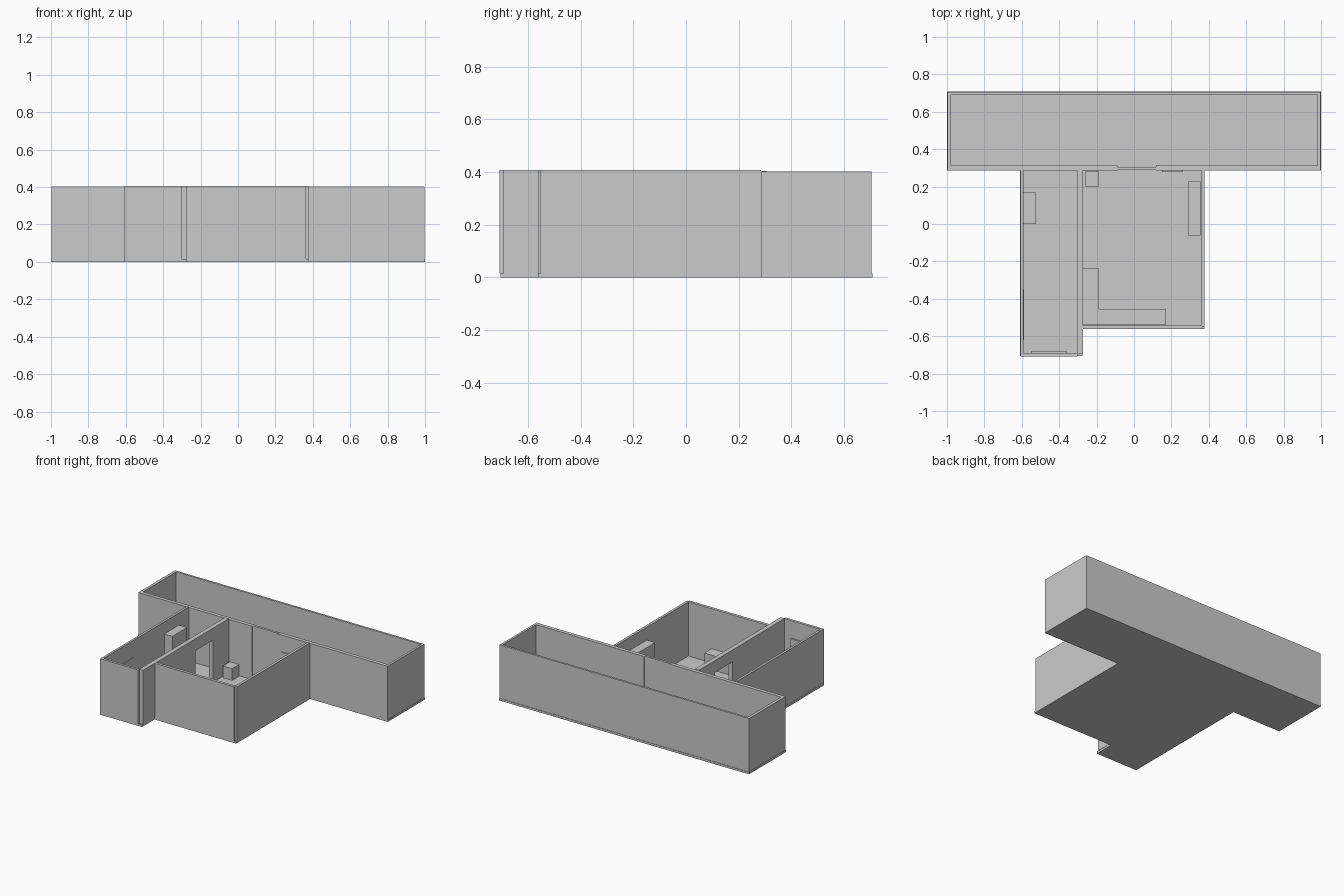
import bpy

if "Cube" in bpy.data.objects:
    bpy.data.objects.remove(bpy.data.objects["Cube"])


def box(name, x0, x1, y0, y1, z0, z1):
    """Axis-aligned box given by its limits."""
    bpy.ops.mesh.primitive_cube_add(size=1, location=((x0 + x1) / 2, (y0 + y1) / 2, (z0 + z1) / 2))
    ob = bpy.context.object
    ob.name = name
    ob.scale = (x1 - x0, y1 - y0, z1 - z0)
    bpy.ops.object.transform_apply(location=False, rotation=False, scale=True)
    return ob


def prism(name, outline, z0, z1):
    """Closed outline extruded upwards."""
    n = len(outline)
    verts = [(x, y, z) for z in (z0, z1) for x, y in outline]
    faces = [tuple(reversed(range(n))), tuple(range(n, 2 * n))]
    faces += [(i, (i + 1) % n, n + (i + 1) % n, n + i) for i in range(n)]
    me = bpy.data.meshes.new(name)
    me.from_pydata(verts, [], faces)
    ob = bpy.data.objects.new(name, me)
    bpy.context.collection.objects.link(ob)
    return ob


FLOOR, HALL, ROOM = 0.015, 0.402, 0.407

# Floor slab under the corridor and both rooms
prism("floor_slab", [(-1, 0.708), (-1, 0.285), (-0.61, 0.285), (-0.61, -0.705), (-0.275, -0.705),
                     (-0.275, -0.562), (0.378, -0.562), (0.378, 0.285), (1, 0.285), (1, 0.708)], 0, FLOOR)

# Corridor walls, with a gap in the inner wall for the sliding panel
box("corridor_back_wall", -0.998, 0.998, 0.69, 0.705, FLOOR, HALL)
box("corridor_left_wall", -0.998, -0.978, 0.285, 0.69, FLOOR, HALL)
box("corridor_right_wall", 0.982, 0.998, 0.285, 0.69, FLOOR, HALL)
box("corridor_front_wall_left", -0.978, -0.087, 0.285, 0.312, FLOOR, HALL)
box("corridor_front_wall_right", 0.118, 0.982, 0.285, 0.312, FLOOR, HALL)
box("wall_panel", -0.087, 0.118, 0.289, 0.306, FLOOR, HALL + 0.002)

# Outer walls of the rooms
box("left_room_side_wall", -0.608, -0.592, -0.69, 0.285, FLOOR, ROOM)
box("left_room_front_wall", -0.608, -0.303, -0.708, -0.69, FLOOR, ROOM)
box("right_room_side_wall", 0.36, 0.378, -0.552, 0.285, FLOOR, ROOM)
box("right_room_front_wall", -0.273, 0.363, -0.562, -0.542, FLOOR, ROOM)

# Dividing wall with a doorway
box("divider_front", -0.305, -0.273, -0.694, -0.095, FLOOR, ROOM)
box("divider_back", -0.305, -0.273, 0.105, 0.285, FLOOR, ROOM)
box("divider_lintel", -0.305, -0.273, -0.095, 0.105, 0.32, ROOM)

# Thin door and window panels on the walls
box("left_room_side_panel", -0.594, -0.588, -0.62, -0.35, FLOOR, 0.285)
box("left_room_front_panel", -0.55, -0.36, -0.692, -0.68, FLOOR, 0.28)
box("right_room_back_panel", 0.15, 0.262, 0.279, 0.287, FLOOR, 0.28)

# Furniture
box("left_room_cupboard", -0.59, -0.525, 0.0, 0.168, FLOOR, 0.32)
box("right_room_cupboard", 0.29, 0.356, -0.062, 0.228, FLOOR, 0.315)
box("small_cabinet", -0.262, -0.187, 0.2, 0.28, FLOOR, 0.1)
prism("corner_counter", [(-0.272, -0.538), (0.172, -0.538), (0.172, -0.455),
                         (-0.187, -0.455), (-0.187, -0.238), (-0.272, -0.238)], FLOOR, 0.12)
